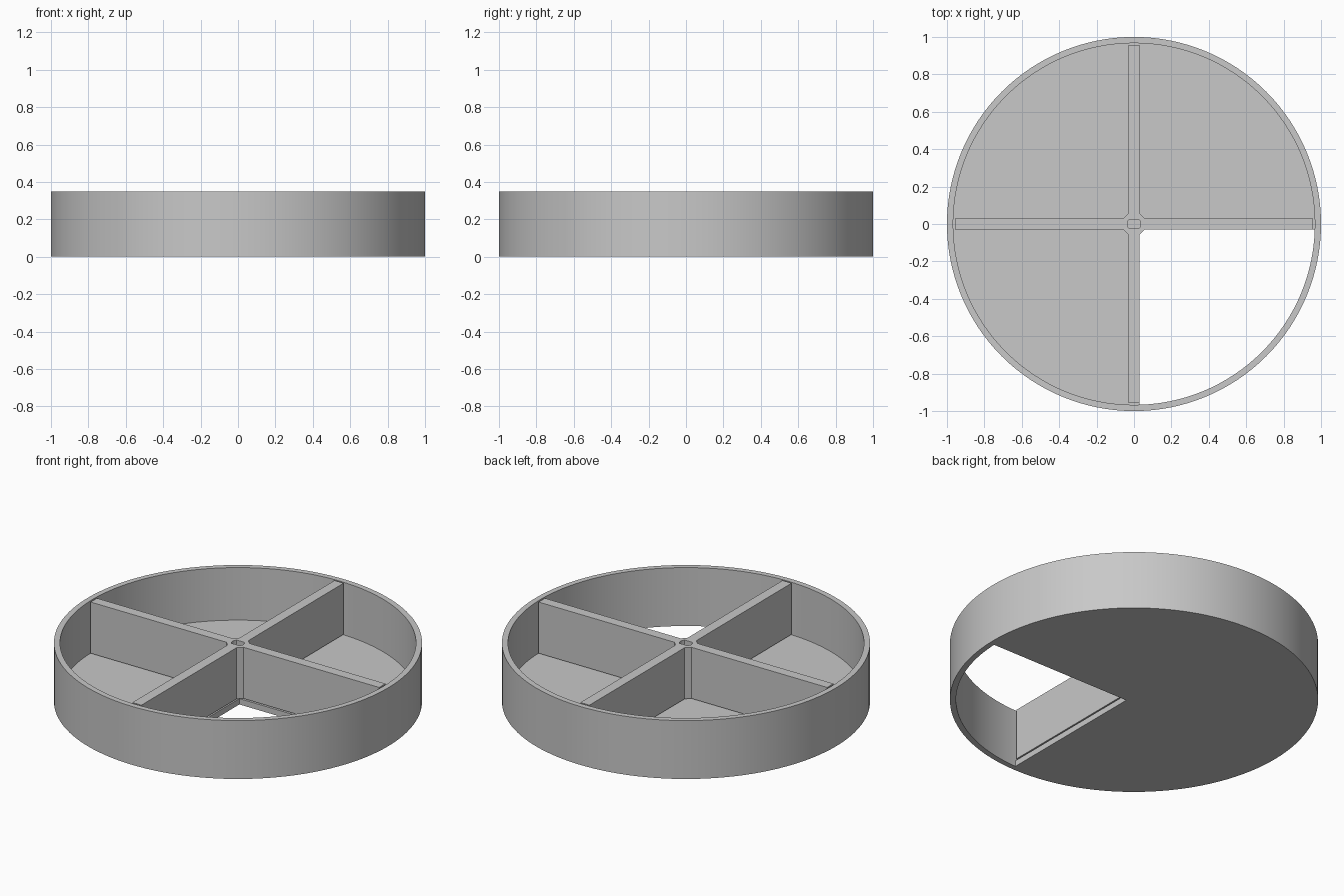
import bpy, bmesh, math

if "Cube" in bpy.data.objects:
    bpy.data.objects.remove(bpy.data.objects["Cube"])

R_OUT, R_IN, H = 1.0, 0.967, 0.35
FLOOR, W = 0.035, 0.03          # floor thickness, half width of divider arms
SEG = 128

grey = bpy.data.materials.new("plain grey")
grey.diffuse_color = (0.58, 0.58, 0.58, 1)
grey.use_nodes = True
grey.node_tree.nodes["Principled BSDF"].inputs["Base Color"].default_value = grey.diffuse_color


def arc(r, a0=0.0, a1=2 * math.pi, n=SEG, closed=True):
    steps = n if closed else n + 1
    return [(r * math.cos(a0 + (a1 - a0) * i / n),
             r * math.sin(a0 + (a1 - a0) * i / n)) for i in range(steps)]


def prism(name, loops, z0, z1):
    """Extrude an outline (first loop) with optional holes (other loops)."""
    bm = bmesh.new()
    edges = []
    for loop in loops:
        vs = [bm.verts.new((x, y, z0)) for x, y in loop]
        edges += [bm.edges.new((vs[i - 1], vs[i])) for i in range(len(vs))]
    bmesh.ops.triangle_fill(bm, edges=edges, use_beauty=True, normal=(0, 0, 1))
    ext = bmesh.ops.extrude_face_region(bm, geom=bm.faces[:], use_keep_orig=True)
    top = [g for g in ext["geom"] if isinstance(g, bmesh.types.BMVert)]
    bmesh.ops.translate(bm, verts=top, vec=(0, 0, z1 - z0))
    bmesh.ops.recalc_face_normals(bm, faces=bm.faces[:])
    me = bpy.data.meshes.new(name)
    bm.to_mesh(me)
    bm.free()
    me.materials.append(grey)
    ob = bpy.data.objects.new(name, me)
    bpy.context.collection.objects.link(ob)
    bpy.ops.object.select_all(action='DESELECT')
    ob.select_set(True)
    bpy.context.view_layer.objects.active = ob
    bpy.ops.object.shade_smooth_by_angle(angle=math.radians(30))
    return ob


# Round outer wall
prism("outer_wall", [arc(R_OUT), arc(R_IN)], 0, H)

# Three-quarter floor, open in the +x -y quadrant
r = R_IN + 0.002
d = math.asin(W / r)
prism("floor", [[(W, -W)] + arc(r, -d, 1.5 * math.pi + d, 96, False)], 0, FLOOR)

# Loose cross divider: four arms, chamfered hub, double-flat shaft hole
L, C = 0.957, 0.056
arm = [(L, -W), (L, W), (C, W), (W, C)]
cross = []
for k in range(4):
    c, s = round(math.cos(k * math.pi / 2)), round(math.sin(k * math.pi / 2))
    cross += [(x * c - y * s, x * s + y * c) for x, y in arm]
hr, flat = 0.036, 0.025
t = math.asin(flat / hr)
hole = arc(hr, -t, t, 10, False) + arc(hr, math.pi - t, math.pi + t, 10, False)
prism("cross_divider", [cross, hole], FLOOR + 0.008, H)
